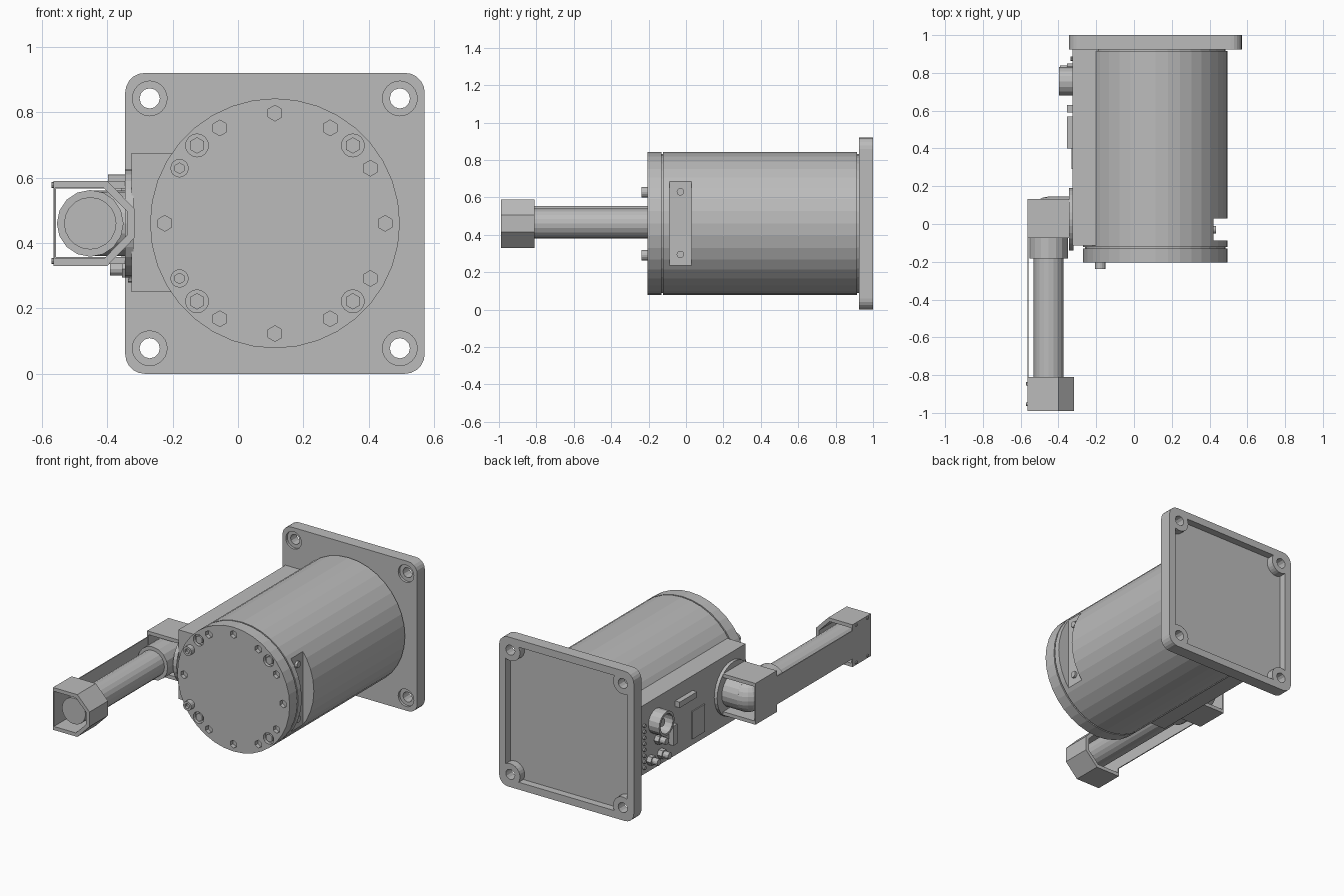
import bpy, bmesh, math
from mathutils import Matrix, Vector

cube = bpy.data.objects.get("Cube")
if cube:
    bpy.data.objects.remove(cube, do_unlink=True)

grey = bpy.data.materials.new("machined grey")
grey.use_nodes = True
grey.diffuse_color = (0.5, 0.5, 0.5, 1)
grey.node_tree.nodes["Principled BSDF"].inputs["Base Color"].default_value = (0.5, 0.5, 0.5, 1)


def finish(name, bm):
    bmesh.ops.recalc_face_normals(bm, faces=bm.faces)
    mesh = bpy.data.meshes.new(name)
    bm.to_mesh(mesh)
    bm.free()
    mesh.materials.append(grey)
    obj = bpy.data.objects.new(name, mesh)
    bpy.context.collection.objects.link(obj)
    return obj


def box(name, x, y, z):
    bm = bmesh.new()
    size = Matrix.Diagonal((x[1] - x[0], y[1] - y[0], z[1] - z[0], 1))
    mid = Vector((sum(x), sum(y), sum(z))) / 2
    bmesh.ops.create_cube(bm, size=1, matrix=Matrix.Translation(mid) @ size)
    return finish(name, bm)


def prism(name, outline, y0, y1):
    """Extrude an (x, z) outline along y."""
    bm = bmesh.new()
    face = bm.faces.new([bm.verts.new((x, y0, z)) for x, z in outline])
    new = bmesh.ops.extrude_face_region(bm, geom=[face])["geom"]
    verts = [v for v in new if isinstance(v, bmesh.types.BMVert)]
    bmesh.ops.translate(bm, verts=verts, vec=(0, y1 - y0, 0))
    return finish(name, bm)


def ring(x, z, r, n, turn=0):
    return [(x + r * math.cos(turn + math.tau * i / n),
             z + r * math.sin(turn + math.tau * i / n)) for i in range(n)]


def rod_y(name, x, z, r, y0, y1, n=24, turn=0):
    return prism(name, ring(x, z, r, n, turn), y0, y1)


def rod_x(name, y, z, r, x0, x1, n=16):
    bm = bmesh.new()
    place = Matrix.Translation(((x0 + x1) / 2, y, z)) @ Matrix.Rotation(math.pi / 2, 4, 'Y')
    bmesh.ops.create_cone(bm, cap_ends=True, segments=n, radius1=r, radius2=r,
                          depth=x1 - x0, matrix=place)
    return finish(name, bm)


def rounded(x, z, r, n=5):
    """Rounded rectangle outline."""
    corners = [(x[1] - r, z[1] - r), (x[0] + r, z[1] - r),
               (x[0] + r, z[0] + r), (x[1] - r, z[0] + r)]
    return [(cx + r * math.cos(a), cz + r * math.sin(a))
            for q, (cx, cz) in enumerate(corners)
            for a in [math.pi / 2 * (q + i / n) for i in range(n + 1)]]


def cut(obj, cutters):
    for cutter in cutters:
        mod = obj.modifiers.new("cut", 'BOOLEAN')
        mod.operation, mod.solver, mod.object = 'DIFFERENCE', 'EXACT', cutter
        bpy.context.view_layer.objects.active = obj
        bpy.ops.object.modifier_apply(modifier=mod.name)
        bpy.data.objects.remove(cutter, do_unlink=True)


CX, CZ, R = 0.113, 0.46, 0.382

# Mounting flange: recessed back with round corner bosses and counterbored holes
flange = prism("mounting_flange", rounded((-0.345, 0.571), (0, 0.92), 0.06), 0.925, 1)
holes = [(x, z) for x in (-0.27, 0.495) for z in (0.078, 0.842)]
recess = prism("recess", rounded((-0.3, 0.526), (0.045, 0.875), 0.03), 0.955, 1.05)
cut(recess, [rod_y("boss", x, z, 0.066, 0.9, 1.1) for x, z in holes])
cut(flange, [recess])
cut(flange, [rod_y("bore", x, z, 0.031, 0.9, 1.1, 12) for x, z in holes])
cut(flange, [rod_y("counterbore", x, z, 0.053, 0.9, 0.94) for x, z in holes])

# Cylindrical body with a flat milled into its left side
body = rod_y("motor_body", CX, CZ, R, -0.122, 0.915, 36)
cut(body, [box("notch", (0.42, 0.6), (-0.087, 0.03), (0.1, 0.8))])
rod_y("body_seat", CX, CZ, R - 0.01, 0.91, 0.93, 36)
rod_y("cap_gasket", CX, CZ, R - 0.01, -0.135, -0.115, 36)
for z in (0.295, 0.63):
    rod_x("notch_screw", -0.03, z, 0.02, 0.41, 0.435, 12)

# End cap with twelve hexagonal holes on the main circle and four round ones between
cap = rod_y("end_cap", CX, CZ, R, -0.205, -0.13, 36)
sockets = []
for k in range(12):
    a = k * math.pi / 6
    x, z = CX + 0.337 * math.cos(a), CZ + 0.337 * math.sin(a)
    if k in (5, 7):
        # Raised socket screws
        screw = rod_y("cap_screw", x, z, 0.028, -0.238, -0.2, 16)
        cut(screw, [rod_y("socket", x, z, 0.016, -0.3, -0.222, 6, math.pi / 6)])
    else:
        sockets.append(rod_y("socket", x, z, 0.024, -0.3, -0.18, 6, math.pi / 6))
for k in range(4):
    a = math.pi / 4 + k * math.pi / 2
    x, z = CX + 0.337 * math.cos(a), CZ + 0.337 * math.sin(a)
    sockets.append(rod_y("pocket", x, z, 0.035, -0.3, -0.185, 16))
    head = rod_y("recessed_screw", x, z, 0.025, -0.2, -0.18, 6, math.pi / 6)
cut(cap, sockets)

# Electronics housing along the right side
box("electronics_housing", (-0.325, CX - 0.2), (-0.115, 0.926), (0.25, 0.675))

# Connectors, indicator lights and label plate on the housing
port = rod_x("round_port", 0.755, 0.535, 0.075, -0.398, -0.32)
cut(port, [rod_x("port_bore", 0.755, 0.535, 0.06, -0.5, -0.335)])
rod_x("port_pin", 0.755, 0.535, 0.025, -0.37, -0.32, 12)
for y, z in ((0.82, 0.32), (0.715, 0.32), (0.745, 0.42)):
    rod_x("small_port_base", y, z, 0.03, -0.355, -0.32, 6)
    rod_x("small_port", y, z, 0.02, -0.392, -0.35, 12)
for k in range(8):
    rod_x("indicator_light", 0.875, 0.29 + k * 0.037, 0.011, -0.337, -0.32, 8)
box("flat_connector", (-0.356, -0.32), (0.4, 0.57), (0.55, 0.585))
box("upright_connector", (-0.356, -0.32), (0.59, 0.63), (0.34, 0.46))
box("label_plate", (-0.332, -0.32), (0.29, 0.41), (0.29, 0.46))

# Elbow from the housing into the arm tube
EX, EY = -0.452, 0.045
rod_x("elbow_disc", 0.025, CZ, 0.165, -0.345, -0.32, 28)
rod_x("elbow_root", EY, CZ, 0.1, EX, -0.33, 20)
bm = bmesh.new()
bmesh.ops.create_uvsphere(bm, u_segments=20, v_segments=12, radius=0.1,
                          matrix=Matrix.Translation((EX, EY, CZ)))
finish("elbow_bend", bm)
rod_y("elbow_collar", EX, CZ, 0.102, -0.183, EY, 16)
rod_y("arm_tube", EX, CZ, 0.08, -0.95, -0.15, 20)

# Open bracket around the elbow
for z in (0.335, 0.567):
    box("elbow_bracket_wall", (-0.565, -0.345), (-0.075, 0.132), (z, z + 0.022))
box("elbow_bracket_side", (-0.565, -0.557), (-0.075, 0.132), (0.335, 0.589))

# Open channel at the arm tip: half profile mirrored top to bottom
outer = [(-0.565, 0.13), (-0.4, 0.13), (-0.317, 0.045)]
inner = [(-0.565, 0.108), (-0.41, 0.108), (-0.339, 0.036)]
half = lambda pts, s: [(x, CZ + s * h) for x, h in pts]
profile = (half(outer, 1) + half(outer, -1)[::-1]
           + half(inner, -1) + half(inner, 1)[::-1])
prism("arm_tip_channel", profile, -0.99, -0.81)
box("arm_tip_side", (-0.565, -0.559), (-0.99, -0.81), (0.33, 0.59))
box("arm_back_plate", (-0.565, -0.559), (-0.82, -0.07), (0.38, 0.553))
for y in (-0.955, -0.845):
    for z in (0.345, 0.577):
        rod_x("tip_screw", y, z, 0.009, -0.571, -0.56, 8)
